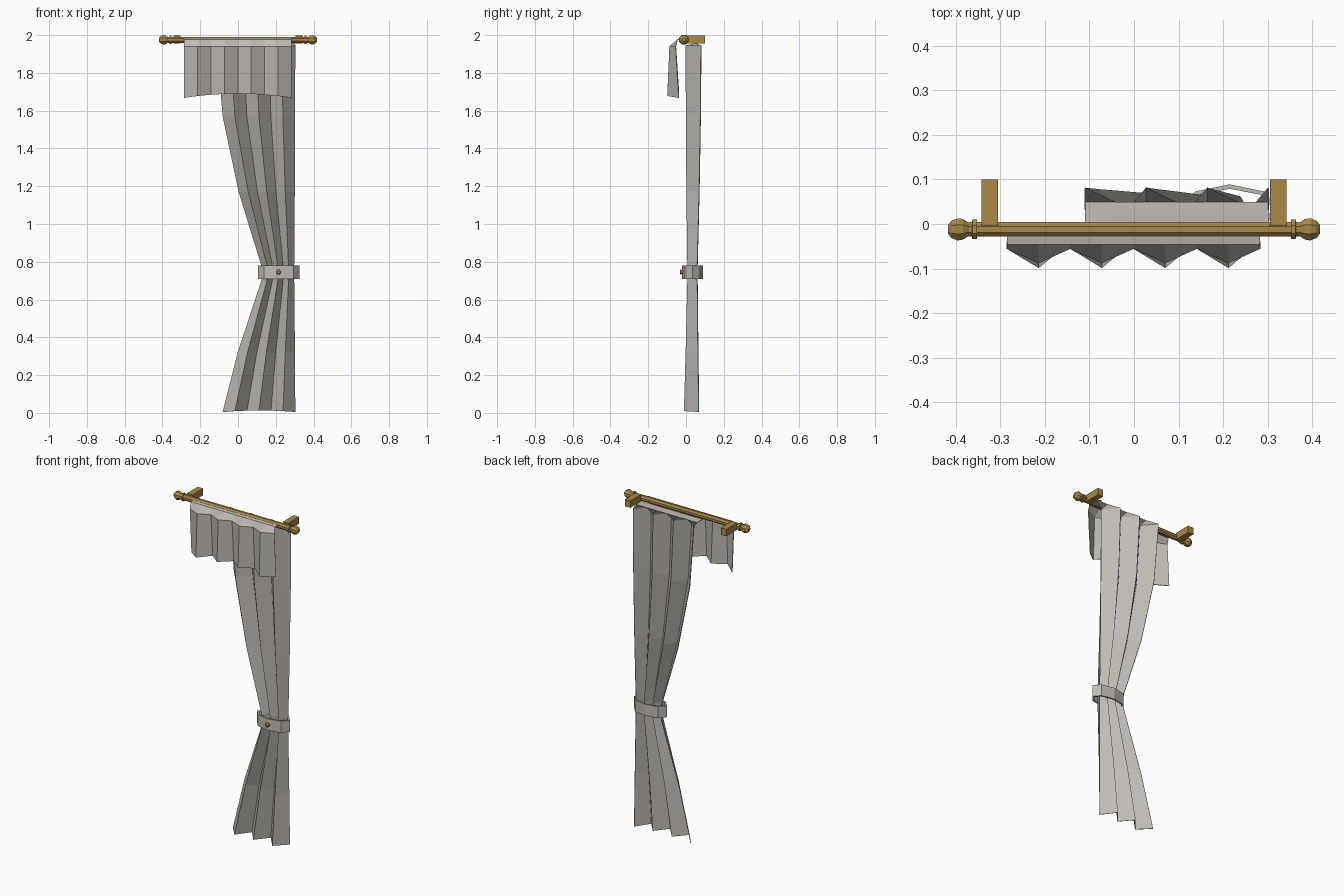
import bpy, bmesh, math

if "Cube" in bpy.data.objects:
    bpy.data.objects.remove(bpy.data.objects["Cube"])

def mat(name, rgb):
    m = bpy.data.materials.new(name)
    m.diffuse_color = (*rgb, 1)
    m.use_nodes = True
    m.node_tree.nodes["Principled BSDF"].inputs["Base Color"].default_value = m.diffuse_color
    return m

CLOTH = mat("grey cloth", (0.52, 0.495, 0.46))
GOLD = mat("antique gold", (0.40, 0.25, 0.065))

def finish(name, verts, faces, material):
    me = bpy.data.meshes.new(name)
    me.from_pydata(verts, [], faces)
    bm = bmesh.new()
    bm.from_mesh(me)
    bmesh.ops.recalc_face_normals(bm, faces=bm.faces)
    bm.to_mesh(me)
    bm.free()
    me.materials.append(material)
    ob = bpy.data.objects.new(name, me)
    bpy.context.collection.objects.link(ob)
    return ob

def lathe(name, profile, origin, axis, material, sides=8, turn=0.5):
    """Revolve (distance, radius) pairs about the x or y axis."""
    v, f = [], []
    for d, r in profile:
        for k in range(sides):
            a = 2 * math.pi * (k + turn) / sides
            p, q = r * math.cos(a), r * math.sin(a)
            o = (d, p, q) if axis == 'x' else (p, d, q)
            v.append(tuple(origin[i] + o[i] for i in range(3)))
    n = len(profile)
    for i in range(n - 1):
        for k in range(sides):
            j = (k + 1) % sides
            f.append((i*sides + k, i*sides + j, (i+1)*sides + j, (i+1)*sides + k))
    f += [tuple(range(sides)), tuple(range((n-1)*sides, n*sides))]
    return finish(name, v, f, material)

def pleated(name, rows, segs, sag=0.0):
    """Cloth sheet; each row is (z, x_left, x_right, y_even, y_odd)."""
    v, f = [], []
    for r, (z, x0, x1, ye, yo) in enumerate(rows):
        for i in range(segs + 1):
            t = i / segs
            dz = sag * (1 - (2*t - 1)**2) if r == len(rows) - 1 else 0
            v.append((x0 + (x1 - x0) * t, yo if i % 2 else ye, z + dz))
    w = segs + 1
    for r in range(len(rows) - 1):
        for i in range(segs):
            f.append((r*w + i, r*w + i + 1, (r+1)*w + i + 1, (r+1)*w + i))
    ob = finish(name, v, f, CLOTH)
    s = ob.modifiers.new("thickness", 'SOLIDIFY')
    s.thickness, s.offset = 0.004, 0
    return ob

# Rod, finials and wall brackets
RY, RZ = -0.012, 1.975
lathe("rod", [(-0.37, 0.0175), (0.37, 0.0175)], (0, RY, RZ), 'x', GOLD)
FINIAL = [(0.352, 0.017), (0.353, 0.024), (0.363, 0.024), (0.364, 0.014),
          (0.371, 0.016), (0.384, 0.025), (0.396, 0.027), (0.410, 0.021), (0.418, 0.010)]
for side, s in (("left", -1), ("right", 1)):
    lathe(side + "_finial", [(s*d, r) for d, r in FINIAL], (0, RY, RZ), 'x', GOLD)
    xs, ys, zs = (s*0.305, s*0.342), (-0.004, 0.1), (1.956, 1.998)
    finish(side + "_bracket", [(x, y, z) for x in xs for y in ys for z in zs],
           [(0, 1, 3, 2), (4, 5, 7, 6), (0, 1, 5, 4), (2, 3, 7, 6), (0, 2, 6, 4), (1, 3, 7, 5)], GOLD)

# Long curtain, gathered at the tie and flared at the floor
pleated("curtain", [
    (1.958, -0.11, 0.302, 0.0, 0.0),
    (1.957, -0.11, 0.302, 0.048, 0.048),
    (1.945, -0.11, 0.302, 0.08, 0.0),
    (1.57, -0.08, 0.301, 0.077, 0.001),
    (1.17, 0.005, 0.299, 0.070, 0.004),
    (0.78, 0.125, 0.296, 0.060, 0.009),
    (0.70, 0.125, 0.296, 0.060, 0.009),
    (0.32, 0.0, 0.300, 0.064, 0.0),
    (0.005, -0.08, 0.302, 0.068, -0.009)], 6, 0.008)

# Short valance hung over the front of the rod
pleated("valance", [
    (1.980, -0.285, 0.283, -0.022, -0.022),
    (1.976, -0.285, 0.283, -0.045, -0.045),
    (1.940, -0.285, 0.283, -0.054, -0.086),
    (1.668, -0.285, 0.283, -0.038, -0.097)], 8, 0.022)

# Tie band: eight-sided oval ring
v, f = [], []
for k in range(8):
    a = math.pi * k / 4
    for rx, ry, z in ((0.11, 0.055, 0.71), (0.11, 0.055, 0.78), (0.098, 0.045, 0.78), (0.098, 0.045, 0.71)):
        v.append((0.215 + rx * math.cos(a), 0.034 + ry * math.sin(a), z))
    for c in range(4):
        n, d = (k + 1) % 8, (c + 1) % 4
        f.append((k*4 + c, n*4 + c, n*4 + d, k*4 + d))
finish("tie_band", v, f, CLOTH)

# Button on the tie band
lathe("tie_button", [(-0.012, 0.008), (-0.008, 0.014), (0.008, 0.014)], (0.215, -0.021, 0.745), 'y', GOLD)
